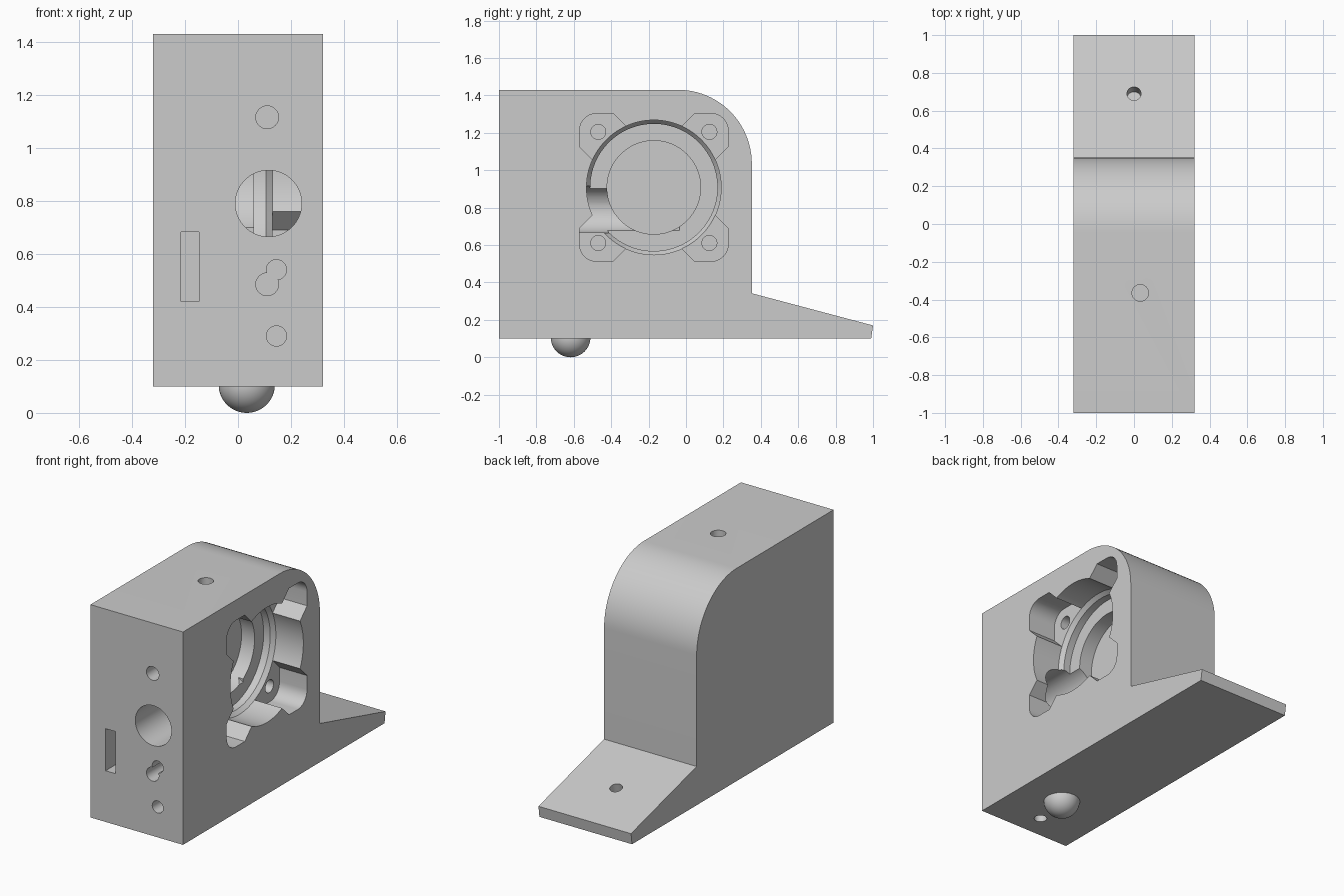
import bpy, bmesh, math
from mathutils import Vector

if "Cube" in bpy.data.objects:
    bpy.data.objects.remove(bpy.data.objects["Cube"])

gray = bpy.data.materials.new("plain gray")
gray.diffuse_color = (0.6, 0.6, 0.6, 1)
gray.use_nodes = True
gray.node_tree.nodes["Principled BSDF"].inputs["Base Color"].default_value = gray.diffuse_color


def finish(name, bm):
    bmesh.ops.recalc_face_normals(bm, faces=bm.faces)
    mesh = bpy.data.meshes.new(name)
    bm.to_mesh(mesh)
    bm.free()
    mesh.materials.append(gray)
    obj = bpy.data.objects.new(name, mesh)
    bpy.context.collection.objects.link(obj)
    return obj


def extrude_x(name, outline, x0, x1):
    """Prism along x from a (y, z) outline."""
    bm = bmesh.new()
    a = [bm.verts.new((x0, y, z)) for y, z in outline]
    b = [bm.verts.new((x1, y, z)) for y, z in outline]
    bm.faces.new(a)
    bm.faces.new(b)
    for i in range(len(a)):
        j = (i + 1) % len(a)
        bm.faces.new((a[i], a[j], b[j], b[i]))
    return finish(name, bm)


def lathe(name, origin, axis, profile, n=48):
    """Solid of revolution: (distance along axis, radius) pairs, flat ends."""
    bm = bmesh.new()
    rot = Vector(axis).to_track_quat('Z', 'Y')
    rings = []
    for t, r in profile:
        ring = []
        for i in range(n):
            a = math.tau * i / n
            p = rot @ Vector((r * math.cos(a), r * math.sin(a), t))
            ring.append(bm.verts.new(p + Vector(origin)))
        rings.append(ring)
    for p, q in zip(rings, rings[1:]):
        for i in range(n):
            j = (i + 1) % n
            bm.faces.new((p[i], p[j], q[j], q[i]))
    bm.faces.new(rings[0])
    bm.faces.new(rings[-1])
    return finish(name, bm)


def arc(cy, cz, r, a0, a1, n):
    return [(cy + r * math.cos(math.radians(a0 + (a1 - a0) * i / n)),
             cz + r * math.sin(math.radians(a0 + (a1 - a0) * i / n))) for i in range(n + 1)]


def cut(target, cutter):
    mod = target.modifiers.new("cut", 'BOOLEAN')
    mod.operation = 'DIFFERENCE'
    mod.solver = 'EXACT'
    mod.object = cutter
    bpy.context.view_layer.objects.active = target
    bpy.ops.object.modifier_apply(modifier=mod.name)
    bpy.data.objects.remove(cutter)


def drill(target, origin, axis, r, depth):
    cut(target, lathe("drill", origin, axis, [(-0.05, r), (depth, r)], 32))


# Housing with rounded back shoulder and sloping foot
outline = [(-1, 0.1), (0.99, 0.1), (1, 0.17), (0.352, 0.342)]
outline += arc(-0.043, 1.035, 0.395, 0, 90, 24) + [(-1, 1.43)]
housing = extrude_x("housing", outline, -0.32, 0.32)

# Stepped round bearing pocket in the right side
CY, CZ = -0.172, 0.908
cut(housing, lathe("pocket", (0, CY, CZ), (1, 0, 0),
                   [(-0.03, 0.25), (0.06, 0.25), (0.06, 0.34),
                    (0.105, 0.34), (0.13, 0.36), (0.4, 0.36)], 96))

# Four corner lobes with screw holes
lobe = [(0.397, 0.218)] + arc(0.307, 0.305, 0.09, 0, 90, 8)
lobe += [(0.218, 0.395), (0.118, 0.295), (0.2, 0.2), (0.297, 0.118)]
for sy in (-1, 1):
    for sz in (-1, 1):
        cut(housing, extrude_x("lobe", [(CY + sy * u, CZ + sz * v) for u, v in lobe], 0.13, 0.4))
        drill(housing, (0.13, CY + sy * 0.297, CZ + sz * 0.297), (-1, 0, 0), 0.04, 0.2)

# Large front bore opening into the pocket
cut(housing, lathe("bore", (0.115, -1.05, 0.79), (0, 1, 0), [(0, 0.125), (1.015, 0.125)], 64))

# Small blind holes in the front
for x, z, r in ((0.11, 1.115, 0.043), (0.11, 0.485, 0.043),
                (0.145, 0.54, 0.038), (0.145, 0.29, 0.038)):
    drill(housing, (x, -1, z), (0, 1, 0), r, 0.25)

# Front slot
cut(housing, extrude_x("slot", [(-1.1, 0.42), (-0.7, 0.42), (-0.7, 0.683), (-1.1, 0.683)],
                       -0.215, -0.148))

# Holes in the top, the foot slope and the underside
drill(housing, (0.033, -0.365, 1.43), (0, 0, -1), 0.044, 0.2)
drill(housing, (0, 0.69, 0.252), (0, -0.256, -0.967), 0.037, 0.1)
drill(housing, (0, -0.85, 0.1), (0, 0, 1), 0.037, 0.2)

# Ball foot under the front
bm = bmesh.new()
bmesh.ops.create_uvsphere(bm, u_segments=48, v_segments=24, radius=0.106)
bmesh.ops.translate(bm, verts=bm.verts, vec=(0.033, -0.617, 0.106))
ball = finish("ball_foot", bm)

for obj in (housing, ball):
    bpy.ops.object.select_all(action='DESELECT')
    obj.select_set(True)
    bpy.context.view_layer.objects.active = obj
    bpy.ops.object.shade_smooth_by_angle(angle=math.radians(30))
